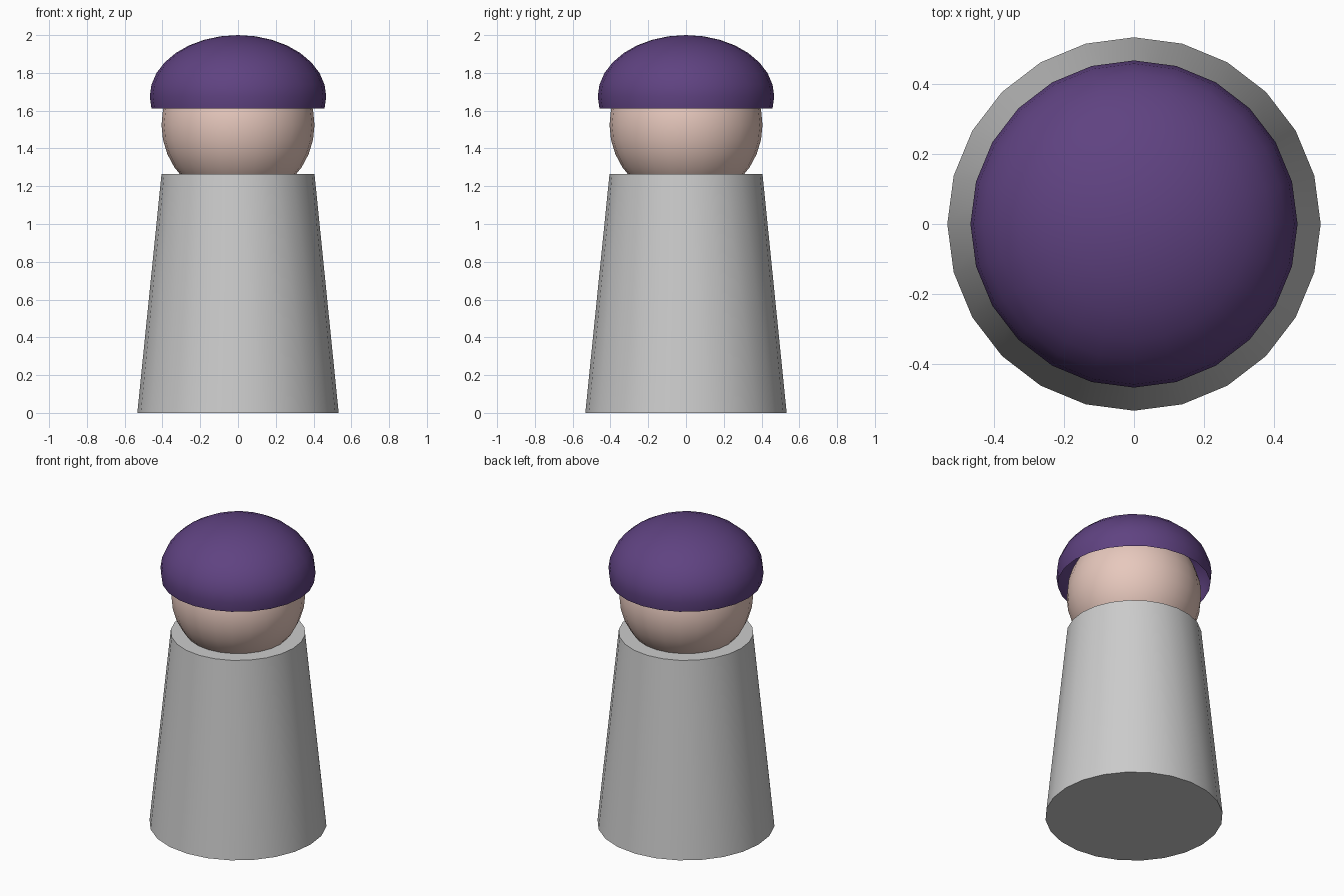
import bpy, bmesh

if "Cube" in bpy.data.objects:
    bpy.data.objects.remove(bpy.data.objects["Cube"])

SIDES = 24


def finish(name, color=None):
    obj = bpy.context.object
    obj.name = name
    if color:
        mat = bpy.data.materials.new(name + "_color")
        mat.diffuse_color = color
        mat.use_nodes = True
        mat.node_tree.nodes["Principled BSDF"].inputs["Base Color"].default_value = mat.diffuse_color
        obj.data.materials.append(mat)
    bpy.ops.object.shade_smooth_by_angle(angle=0.7)
    return obj


def ball(radius, height, z):
    bpy.ops.mesh.primitive_uv_sphere_add(segments=SIDES, ring_count=16, radius=1, location=(0, 0, z))
    bpy.context.object.scale = (radius, radius, height)
    bpy.ops.object.transform_apply(location=False, rotation=False, scale=True)
    return bpy.context.object


# Tapered body
bpy.ops.mesh.primitive_cone_add(vertices=SIDES, radius1=0.533, radius2=0.405,
                                depth=1.265, location=(0, 0, 0.6325))
finish("body")

# Round head, sunk into the body
ball(0.405, 0.405, 1.525)
finish("head", (0.80, 0.58, 0.51, 1))

# Cap: flattened open dome, kept down to one ring below its widest point
cap = ball(0.467, 0.325, 1.675)
bm = bmesh.new()
bm.from_mesh(cap.data)
bmesh.ops.delete(bm, geom=[v for v in bm.verts if v.co.z < -0.08], context="VERTS")
bm.to_mesh(cap.data)
bm.free()
finish("cap", (0.115, 0.055, 0.22, 1))
